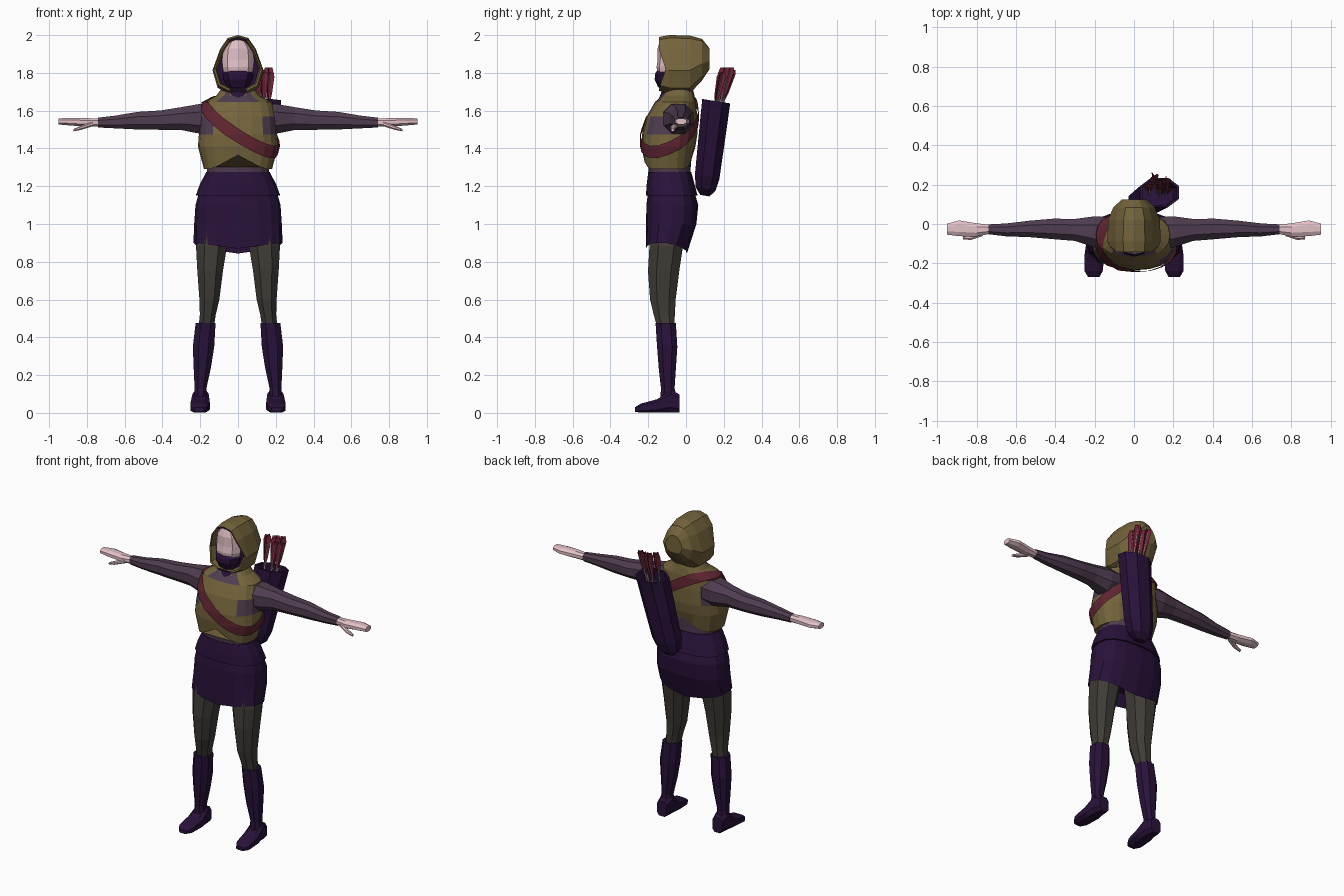
import bpy, bmesh, math
from mathutils import Vector as V

if "Cube" in bpy.data.objects:
    bpy.data.objects.remove(bpy.data.objects["Cube"])


def material(name, hexcol):
    lin = []
    for i in (0, 2, 4):
        c = int(hexcol[i:i + 2], 16) / 255
        lin.append(c / 12.92 if c <= 0.04045 else ((c + 0.055) / 1.055) ** 2.4)
    m = bpy.data.materials.new(name)
    m.diffuse_color = (*lin, 1)
    m.use_nodes = True
    m.node_tree.nodes["Principled BSDF"].inputs["Base Color"].default_value = m.diffuse_color
    return m


OLIVE = material("olive cloth", "74643C")
DARK = material("dark purple leather", "29123A")
SHIRT = material("grey purple cloth", "4F3D50")
LEGGING = material("grey brown cloth", "403C37")
MAROON = material("maroon strap", "5E2430")
SKIN = material("pale skin", "E2C0C6")
FLETCH = material("red feather", "742338")
SHAFT = material("pale shaft", "A89C9E")


def ring(c, u, v, n=8, p=2.0, off=0.0):
    """Superellipse around c spanned by half-axes u and v."""
    out = []
    for i in range(n):
        a = 2 * math.pi * (i + off) / n
        cs, sn = math.cos(a), math.sin(a)
        f = lambda t: math.copysign(abs(t) ** (2 / p), t) if abs(t) > 1e-6 else 0.0
        out.append(V(c) + V(u) * f(cs) + V(v) * f(sn))
    return out


def hring(z, x0, x1, y0, y1, n=8, p=2.0, off=0.0):
    """Level ring filling a box in x and y."""
    return ring(((x0 + x1) / 2, (y0 + y1) / 2, z), ((x1 - x0) / 2, 0, 0),
                (0, (y1 - y0) / 2, 0), n, p, off)


def loft(name, rings, mats, rule=None, caps=True, planes=(), side=1):
    bm = bmesh.new()
    rows = [[bm.verts.new((q.x * side, q.y, q.z)) for q in r] for r in rings]
    n = len(rows[0])
    for a, b in zip(rows, rows[1:]):
        for i in range(n):
            bm.faces.new((a[i], a[(i + 1) % n], b[(i + 1) % n], b[i]))
    if caps:
        bm.faces.new(rows[0])
        bm.faces.new(rows[-1])
    bmesh.ops.recalc_face_normals(bm, faces=bm.faces)
    for co, no in planes:
        bmesh.ops.bisect_plane(bm, geom=bm.verts[:] + bm.edges[:] + bm.faces[:],
                               plane_co=co, plane_no=no, clear_outer=True)
    if rule:
        for f in bm.faces:
            f.material_index = rule(f.calc_center_median(), f.normal)
    me = bpy.data.meshes.new(name)
    bm.to_mesh(me)
    bm.free()
    for m in mats:
        me.materials.append(m)
    ob = bpy.data.objects.new(name, me)
    bpy.context.collection.objects.link(ob)
    return ob


# Legs, boots, feet, arms, hands: one per side
for side, tag in ((1, "left"), (-1, "right")):
    leg = [(0.45, .125, .212, -.155, -.06), (0.52, .115, .205, -.175, -.055), (0.6, .095, .208, -.195, -.05),
           (0.75, .075, .22, -.207, -.03), (0.88, .053, .228, -.2, -.01), (0.98, .03, .21, -.19, .0)]
    loft(tag + "_leg", [hring(*r, off=.5, p=2.3) for r in leg], [LEGGING], side=side)
    boot = [(0.06, .16, .24, -.14, -.04), (0.13, .165, .232, -.135, -.058), (0.24, .14, .238, -.148, -.05),
            (0.35, .122, .243, -.157, -.042), (0.475, .115, .228, -.165, -.05)]
    loft(tag + "_boot", [hring(*r, off=.5, p=2.3) for r in boot], [DARK], side=side)
    foot = [(-.27, .205, .03, .005, .03), (-.24, .205, .048, 0, .05), (-.15, .2, .053, 0, .075),
            (-.085, .198, .045, 0, .13), (-.035, .198, .036, 0, .1)]
    loft(tag + "_foot", [ring((xc, y, (a + b) / 2), (rx, 0, 0), (0, 0, (b - a) / 2), 8, 3.2, .5)
                         for y, xc, rx, a, b in foot], [DARK], side=side)

    def along_x(rows, p=2.2):
        return [ring((x, y, z), (0, ry, 0), (0, 0, rz), 8, p, .5) for x, y, z, ry, rz in rows]
    loft(tag + "_sleeve", along_x([(.12, -.045, 1.56, .085, .08), (.2, -.04, 1.557, .085, .085),
                                   (.3, -.03, 1.558, .06, .065), (.41, -.025, 1.55, .056, .055),
                                   (.53, -.025, 1.547, .045, .05), (.65, -.03, 1.54, .035, .036),
                                   (.74, -.027, 1.537, .027, .028)]), [SHIRT], side=side)
    loft(tag + "_hand", along_x([(.73, -.027, 1.537, .024, .023), (.8, -.03, 1.538, .036, .024),
                                 (.89, -.022, 1.542, .043, .022), (.95, -.026, 1.543, .03, .017)]),
         [SKIN], side=side)
    loft(tag + "_thumb", along_x([(.77, -.045, 1.53, .018, .014), (.83, -.068, 1.51, .014, .012),
                                  (.87, -.07, 1.497, .009, .007)]), [SKIN], side=side)

# Waist of the shirt
loft("shirt_waist", [hring(z, -rx, rx, a, b, 16, 2.4) for z, rx, a, b in
                     ((1.2, .16, -.19, .02), (1.3, .165, -.2, .025), (1.42, .19, -.21, .035))], [SHIRT])

# Skirt with flared hem and folded-in lining, plus its waistband
skirt = [hring(z, -rx, rx, a, b, 16, 2.6) for z, rx, a, b in
         ((1.17, .205, -.2, .045), (1.1, .225, -.21, .065), (1.0, .232, -.211, .055),
          (.87, .236, -.212, .005), (.96, .2, -.19, .0))]
for q in skirt[3]:
    q.z += .03 * abs(q.x) / .236 - .025 * max(0, (q.y + .1) / .1)
loft("skirt", skirt, [DARK])
loft("skirt_waistband", [hring(z, -rx, rx, a, b, 16, 2.5) for z, rx, a, b in
                         ((1.15, .224, -.212, .062), (1.21, .202, -.208, .045), (1.275, .168, -.2, .028))], [DARK])

# Vest with arched lower edge, shirt showing at armholes and throat
VEST = [(1.29, .18, -.225, .03), (1.41, .212, -.235, .05), (1.475, .207, -.233, .06), (1.57, .2, -.208, .06),
        (1.645, .182, -.165, .052), (1.68, .115, -.13, .045), (1.72, .085, -.1, .035)]


def vest_rings(g):
    return [hring(z, -rx - g, rx + g, a - g, b + g, 20, 2.4) for z, rx, a, b in VEST]


def vest_rule(c, n):
    armhole = abs(c.x) > .13 and 1.48 < c.z < 1.58
    throat = c.z > 1.61 and c.y < -.1 and .02 < abs(c.x) < .1
    return 1 if armhole or throat else 0


vest = vest_rings(0)
for q in vest[0]:
    q.z += .075 * max(0, 1 - abs(q.x) / .14)
loft("vest", vest, [OLIVE, SHIRT], vest_rule)

# Diagonal strap: slice of an enlarged vest between two planes
tilt = V((.6, -.43, 1)).normalized()
mid = V((0, 0, 1.57))
loft("chest_strap", vest_rings(.01), [MAROON], caps=False,
     planes=((mid + tilt * .03, tilt), (mid - tilt * .03, -tilt)))

# Mask and neck, face
loft("neck_mask", [hring(z, -rx, rx, a, b, 10, 2.2, .5) for z, rx, a, b in
                   ((1.61, .045, -.175, -.02), (1.66, .062, -.145, .0), (1.71, .055, -.125, .0),
                    (1.725, .06, -.148, .0), (1.765, .08, -.166, .0), (1.795, .086, -.164, .0),
                    (1.81, .07, -.155, .0))], [DARK])
loft("face", [hring(z, -rx, rx, a, .02, 10, 2.4, .5) for z, rx, a in
              ((1.76, .07, -.145), (1.83, .086, -.156), (1.87, .088, -.15), (1.93, .08, -.15),
               (1.975, .045, -.138))], [SKIN])

# Hood: outlines stacked from front to back, with recessed dark opening
HALF = [(0, 1), (.055, .95), (.095, .76), (.135, .4), (.108, .1), (.05, 0)]
OUTLINE = HALF + [(-x, t) for x, t in HALF[:0:-1]]


def hood_ring(y, s, top, bot):
    return [V((x * s, y, bot + (top - bot) * t)) for x, t in OUTLINE]


hood = [hood_ring(*r) for r in ((-.1, .82, 1.965, 1.72), (-.142, .88, 1.982, 1.715), (-.142, .95, 1.99, 1.705),
                                (-.09, 1.0, 2.0, 1.69), (.02, .98, 1.998, 1.69),
                                (.085, .78, 1.98, 1.76), (.125, .45, 1.93, 1.82))]
for r in hood[:3]:
    for q in r:
        q.y += .035 * max(0, 1 - abs(q.z - 1.82) / .1)
loft("hood", hood, [OLIVE, DARK], lambda c, n: 1 if c.y < -.06 and n.y < -.9 and abs(c.x) < .05 else 0)

# Quiver: leaning tube with rounded foot and hollow mouth
def q_axis(z):
    t = (z - 1.15) / .5
    return V((.04 + .09 * t, .1 + .06 * t, z))


quiver = [ring(q_axis(z), (.1 * s, 0, 0), (0, .075 * s, -.012 * s), 8, 2.2, .5) for z, s in
          ((1.15, .35), (1.185, .75), (1.25, .93), (1.45, 1.0), (1.65, 1.06), (1.65, .92), (1.58, .88))]
loft("quiver", quiver, [DARK])

# Arrows: thin shafts with crossed feather vanes
for i, (dx, dy) in enumerate(((-.05, -.01), (-.02, .025), (.015, -.02), (.04, .015), (.0, .0), (.05, -.015))):
    base = V((.12 + dx * .8, .15 + dy * .8, 1.55))
    tip = V((.122 + dx, .213 + dy * 1.2, 1.82 - .012 * (i % 3)))
    at = lambda t: base.lerp(tip, t)
    loft(f"arrow_shaft_{i}", [ring(at(t), (.006, 0, 0), (0, .006, 0), 4) for t in (0, .97)], [SHAFT])
    for k in range(2):
        a = math.pi / 2 * k + .5 * i
        u, w = V((math.cos(a), math.sin(a), 0)), V((-math.sin(a), math.cos(a), 0)) * .002
        loft(f"arrow_vane_{i}_{k}", [ring(at(t), u * s, w, 4) for t, s in
                                     ((.42, .008), (.55, .016), (.93, .027), (1.03, .02))], [FLETCH])
